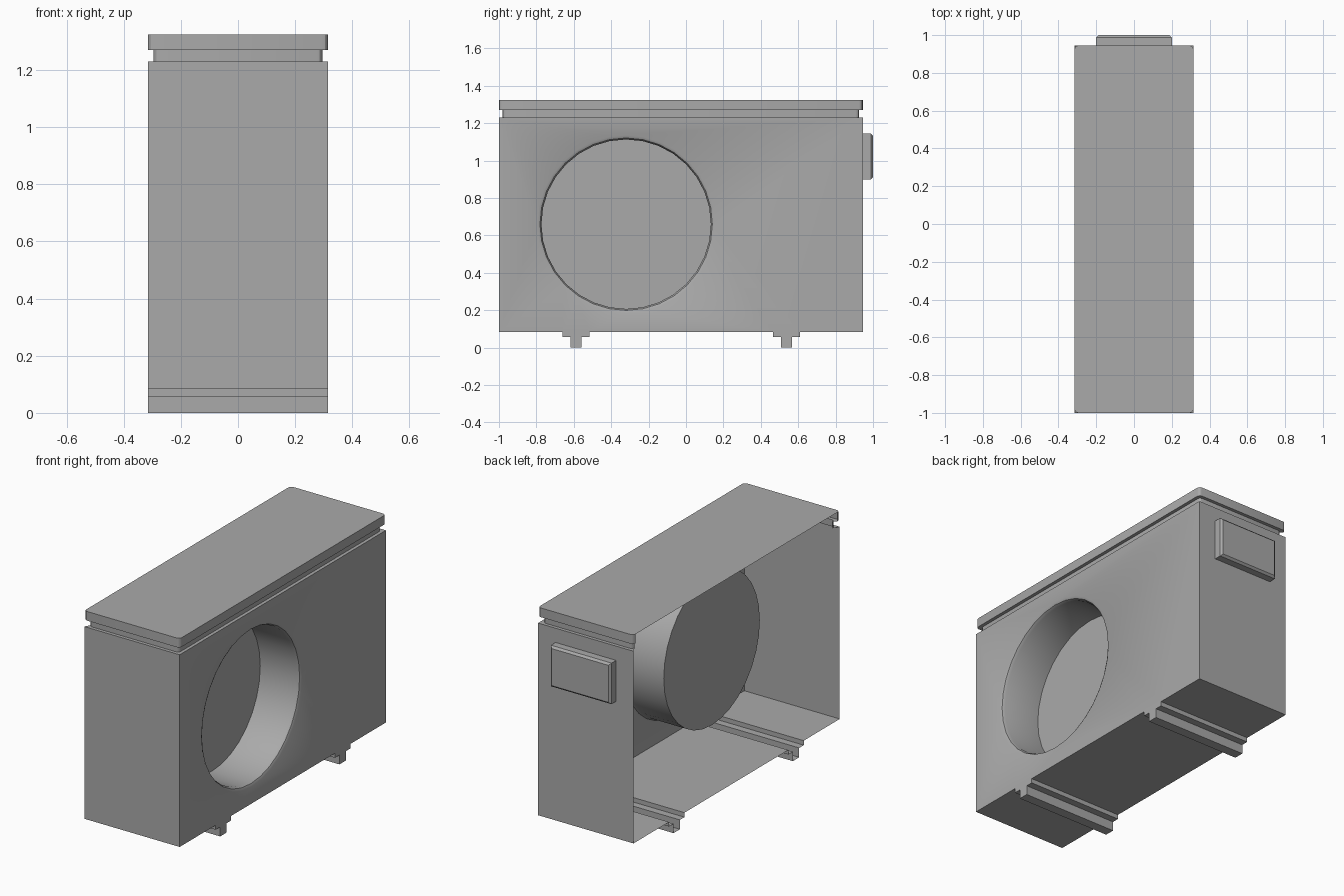
import bpy, bmesh, math

if "Cube" in bpy.data.objects:
    bpy.data.objects.remove(bpy.data.objects["Cube"])

grey = bpy.data.materials.new("plain_grey")
grey.use_nodes = True
COLOR = (0.4, 0.4, 0.4, 1)
grey.diffuse_color = COLOR
grey.node_tree.nodes["Principled BSDF"].inputs["Base Color"].default_value = COLOR

HALF_X, FRONT, BACK = 0.315, -1.0, 0.945
FLOOR, BODY_TOP = 0.083, 1.23


def finish(name, bm):
    bmesh.ops.remove_doubles(bm, verts=bm.verts, dist=1e-5)
    bmesh.ops.recalc_face_normals(bm, faces=bm.faces)
    mesh = bpy.data.meshes.new(name)
    bm.to_mesh(mesh)
    bm.free()
    mesh.materials.append(grey)
    obj = bpy.data.objects.new(name, mesh)
    bpy.context.collection.objects.link(obj)
    bpy.ops.object.select_all(action="DESELECT")
    obj.select_set(True)
    bpy.context.view_layer.objects.active = obj
    bpy.ops.object.shade_smooth_by_angle(angle=math.radians(30))
    return obj


def add_loop(bm, points):
    return [bm.verts.new(p) for p in points]


def loop_edges(bm, loop):
    return [bm.edges.new((a, b)) for a, b in zip(loop, loop[1:] + loop[:1])]


def bridge(bm, a, b):
    n = len(a)
    for i in range(n):
        j = (i + 1) % n
        bm.faces.new((a[i], a[j], b[j], b[i]))


# Body: side profile with stepped rails, closed on +x and open on -x
profile = [(FRONT, BODY_TOP), (FRONT, FLOOR)]
for c in (-0.588, 0.537):
    half = [(-0.073, FLOOR), (-0.073, 0.056), (-0.03, 0.056), (-0.03, 0)]
    profile += [(c + y, z) for y, z in half]
    profile += [(c - y, z) for y, z in reversed(half)]
profile += [(BACK, FLOOR), (BACK, BODY_TOP)]

bm = bmesh.new()
outer = add_loop(bm, [(HALF_X, y, z) for y, z in profile])
open_side = add_loop(bm, [(-HALF_X, y, z) for y, z in profile])
edges = loop_edges(bm, outer)


# Round recess with an eased rim and a flat end disc
def ring(x, radius, count=32):
    angles = [math.tau * i / count for i in range(count)]
    return add_loop(bm, [(x, -0.32 + radius * math.cos(a), 0.66 + radius * math.sin(a))
                         for a in angles])


rings = [ring(HALF_X, 0.475), ring(0.308, 0.461), ring(0.292, 0.453), ring(0.054, 0.453)]
edges += loop_edges(bm, rings[0])
bmesh.ops.triangle_fill(bm, use_beauty=True, use_dissolve=False, edges=edges)
for a, b in zip(rings, rings[1:]):
    bridge(bm, a, b)
bm.faces.new(rings[-1])
for i in range(len(outer) - 1):
    bm.faces.new((outer[i], outer[i + 1], open_side[i + 1], open_side[i]))
finish("body_shell", bm)


# Lid: stacked rounded outlines forming ledge, neck and cap
def rounded_outline(bm, inset, radius, z, steps=3):
    points = []
    corners = [(1, 1), (-1, 1), (-1, -1), (1, -1)]
    for k, (sx, sy) in enumerate(corners):
        cx = sx * (HALF_X - inset - radius)
        cy = BACK - inset - radius if sy > 0 else FRONT + inset + radius
        for s in range(steps + 1):
            a = math.pi / 2 * (k + s / steps)
            points.append((cx + radius * math.cos(a), cy + radius * math.sin(a), z))
    return add_loop(bm, points)


bm = bmesh.new()
levels = [(0, 0, BODY_TOP), (0.02, 0.018, BODY_TOP), (0.02, 0.018, 1.27),
          (0, 0.02, 1.27), (0, 0.02, 1.325)]
outlines = [rounded_outline(bm, *level) for level in levels]
for a, b in zip(outlines, outlines[1:]):
    bridge(bm, a, b)
bm.faces.new(outlines[-1])
# Leave the -x side open like the body
open_faces = []
for f in bm.faces:
    ys = [v.co.y for v in f.verts]
    if max(ys) - min(ys) > 1 and f.calc_center_median().x < -0.25:
        open_faces.append(f)
bmesh.ops.delete(bm, geom=open_faces, context="FACES")
finish("lid", bm)

# Back cover: small plate with a bevelled outer edge
bm = bmesh.new()
bmesh.ops.create_cube(bm, size=1)
for v in bm.verts:
    v.co = (v.co.x * 0.4, 0.9725 + v.co.y * 0.055, 1.0225 + v.co.z * 0.245)
rim = [e for e in bm.edges if all(v.co.y > 0.98 for v in e.verts)]
bmesh.ops.bevel(bm, geom=rim, offset=0.012, segments=1, affect="EDGES")
inner = [f for f in bm.faces if all(v.co.y < 0.95 for v in f.verts)]
bmesh.ops.delete(bm, geom=inner, context="FACES")
finish("back_cover", bm)
